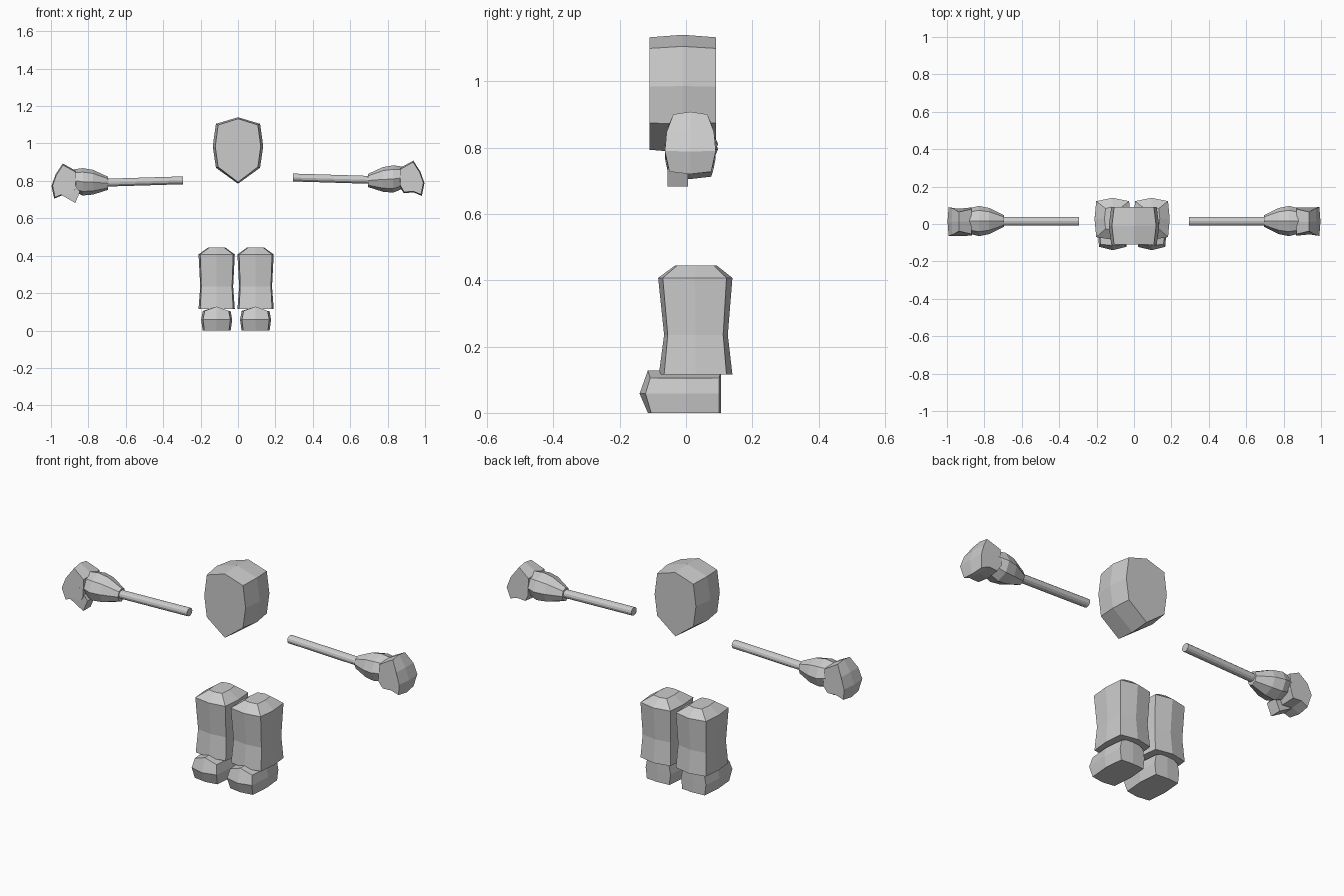
import bpy, bmesh, math

if "Cube" in bpy.data.objects:
    bpy.data.objects.remove(bpy.data.objects["Cube"])

grey = bpy.data.materials.new("plain_grey")
grey.diffuse_color = (0.6, 0.6, 0.6, 1)
grey.use_nodes = True
grey.node_tree.nodes["Principled BSDF"].inputs["Base Color"].default_value = grey.diffuse_color


def loft(name, rings):
    """Skin matching closed rings and cap both ends; flat shaded."""
    bm = bmesh.new()
    loops = [[bm.verts.new(p) for p in r] for r in rings]
    n = len(loops[0])
    for a, b in zip(loops, loops[1:]):
        for i in range(n):
            j = (i + 1) % n
            bm.faces.new((a[i], a[j], b[j], b[i]))
    bm.faces.new(loops[0])
    bm.faces.new(loops[-1])
    bmesh.ops.recalc_face_normals(bm, faces=bm.faces)
    me = bpy.data.meshes.new(name)
    bm.to_mesh(me)
    bm.free()
    me.materials.append(grey)
    ob = bpy.data.objects.new(name, me)
    bpy.context.collection.objects.link(ob)
    return ob


# head: shield outline, slightly fuller in the middle section
half = [(0, 1.14), (0.118, 1.105), (0.135, 0.985), (0.118, 0.87), (0, 0.785)]
outline = half + [(-x, z) for x, z in half[-2:0:-1]]
loft("head", [[(x * s, y, 0.97 + (z - 0.97) * t) for x, z in outline]
              for y, s, t in ((-0.11, 0.90, 0.955), (-0.01, 1, 1), (0.09, 0.90, 0.955))])

for side, s in (("right", 1), ("left", -1)):
    cx = -0.01 + s * 0.104

    # leg: waisted column with bowed sides and a sloped cap
    rings = []
    for z, w, wm, f, fm, b, bm_ in ((0.115, 0.088, 0.097, -0.066, -0.082, 0.122, 0.14),
                                    (0.235, 0.082, 0.088, -0.055, -0.066, 0.112, 0.126),
                                    (0.407, 0.088, 0.097, -0.07, -0.084, 0.122, 0.14),
                                    (0.445, 0.038, 0.044, -0.026, -0.032, 0.083, 0.092)):
        ym = (f + b) / 2
        rings.append([(cx + x, y, z) for x, y in (
            (-w, f), (0, fm), (w, f), (wm, ym), (w, b), (0, bm_), (-w, b), (-wm, ym))])
    loft(side + "_leg", rings)

    # foot: layered outline, toe ridge at mid height and a raised crown
    rings = []
    for z, w, wm, f, fm in ((0, 0.066, 0.075, -0.105, -0.115),
                            (0.058, 0.073, 0.083, -0.122, -0.14),
                            (0.105, 0.064, 0.074, -0.108, -0.115)):
        zc = 0.128 if z > 0.1 else z
        rings.append([(cx - w, f, z), (cx, fm, zc), (cx + w, f, z), (cx + wm, 0, z),
                      (cx + w, 0.1, z), (cx, 0.105, zc), (cx - w, 0.1, z), (cx - wm, 0, z)])
    foot = loft(side + "_foot", rings)
    # split the crown along its ridge
    bm = bmesh.new()
    bm.from_mesh(foot.data)
    bm.verts.ensure_lookup_table()
    bmesh.ops.connect_verts(bm, verts=[bm.verts[17], bm.verts[21]])
    bm.to_mesh(foot.data)
    bm.free()

    dz = 0 if s > 0 else -0.015

    # arm: thin, slightly drooping rod
    loft(side + "_arm", [[(s * x, 0.015 + 0.023 * math.cos(a), z + dz + 0.021 * math.sin(a))
                          for a in (math.tau * k / 12 for k in range(12))]
                         for x, z in ((0.295, 0.818), (0.72, 0.805))])

    # cuff: swollen eight-sided wrist
    rings = []
    for x, z, ry, rz in ((0.695, 0.802, 0.031, 0.035), (0.775, 0.808, 0.070, 0.066),
                         (0.83, 0.81, 0.081, 0.073), (0.885, 0.818, 0.066, 0.058)):
        rings.append([(s * x, 0.016 + ry * math.cos(a), z + dz + rz * math.sin(a))
                      for a in (math.tau * k / 8 for k in range(8))])
    loft(side + "_cuff", rings)

    # fist: curled outline, narrower at knuckles and fingertips
    fist = [(0.865, 0.868), (0.937, 0.908), (0.975, 0.85), (0.997, 0.788),
            (0.983, 0.72), (0.94, 0.738), (0.885, 0.735), (0.862, 0.775)]
    rings = []
    for k in (-1, 0, 1):
        rings.append([(s * (x if k == 0 else 0.925 + (x - 0.925) * 0.92),
                       0.013 + k * (0.077 - 2.2 * (z - 0.8) ** 2),
                       dz + (z if k == 0 else 0.81 + (z - 0.81) * 0.92)) for x, z in fist])
    loft(side + "_fist", rings)

# thumb: short block hanging below the left fist
thumb = [(-0.945, 0.725), (-0.87, 0.682), (-0.845, 0.742), (-0.89, 0.80), (-0.96, 0.80)]
loft("left_thumb", [[(x, y, z) for x, z in thumb] for y in (-0.056, 0.006)])
